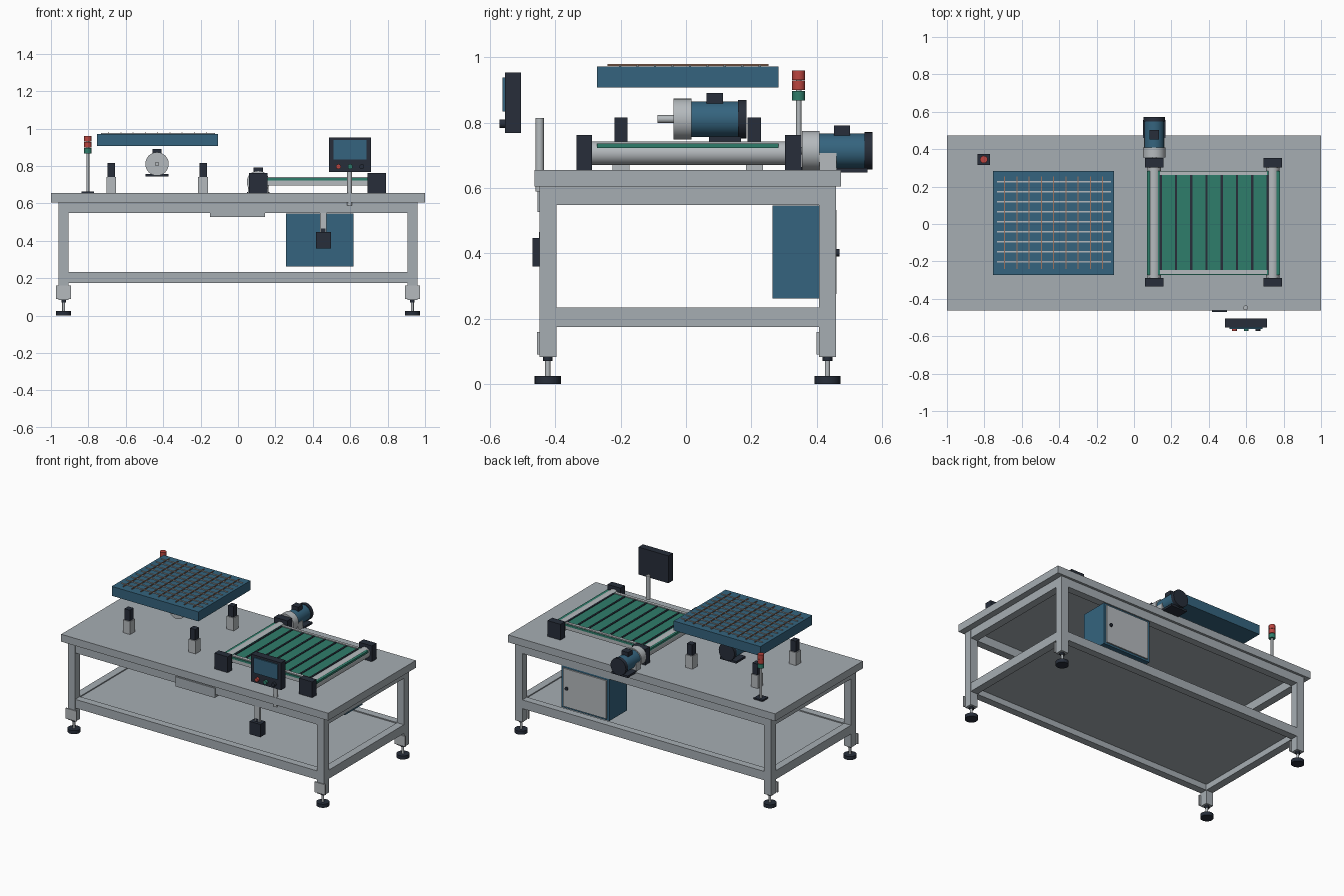
import bpy, bmesh, math
from mathutils import Matrix, Vector

if "Cube" in bpy.data.objects:
    bpy.data.objects.remove(bpy.data.objects["Cube"])


def mat(name, r, g, b):
    m = bpy.data.materials.new(name)
    m.diffuse_color = (r, g, b, 1)
    m.use_nodes = True
    m.node_tree.nodes["Principled BSDF"].inputs["Base Color"].default_value = m.diffuse_color
    return m


GRAY = mat("frame gray", 0.38, 0.42, 0.45)
LIGHT = mat("light metal", 0.46, 0.49, 0.51)
BLUE = mat("steel blue", 0.035, 0.127, 0.21)
DARK = mat("dark slate", 0.02, 0.027, 0.042)
GREEN = mat("belt green", 0.028, 0.205, 0.145)
RED = mat("signal red", 0.5, 0.06, 0.05)
COPPER = mat("copper", 0.33, 0.17, 0.11)


def finish(bm, name, m):
    me = bpy.data.meshes.new(name)
    bm.to_mesh(me)
    bm.free()
    me.materials.append(m)
    ob = bpy.data.objects.new(name, me)
    bpy.context.collection.objects.link(ob)
    return ob


def add_box(bm, x0, x1, y0, y1, z0, z1):
    mtx = Matrix.Translation(((x0 + x1) / 2, (y0 + y1) / 2, (z0 + z1) / 2))
    mtx = mtx @ Matrix.Diagonal((x1 - x0, y1 - y0, z1 - z0, 1))
    bmesh.ops.create_cube(bm, size=1, matrix=mtx)


def boxes(name, m, *dims):
    bm = bmesh.new()
    for d in dims:
        add_box(bm, *d)
    return finish(bm, name, m)


def cyl(name, m, p0, p1, r, seg=32):
    """Smooth-sided cylinder between two points."""
    a, b = Vector(p0), Vector(p1)
    bm = bmesh.new()
    mtx = Matrix.Translation((a + b) / 2) @ (b - a).to_track_quat('Z', 'Y').to_matrix().to_4x4()
    bmesh.ops.create_cone(bm, cap_ends=True, segments=seg, radius1=r, radius2=r,
                          depth=(b - a).length, matrix=mtx)
    for f in bm.faces:
        f.smooth = len(f.verts) == 4
    for e in bm.edges:
        e.smooth = all(len(f.verts) == 4 for f in e.link_faces)
    return finish(bm, name, m)


# Table top
boxes("table_top", GRAY, (-1, 1, -0.463, 0.474, 0.605, 0.655))

# Legs, brackets and levelling feet
LX, LYF, LYB = 0.932, -0.423, 0.433
for sx, side in ((-1, "left"), (1, "right")):
    for y, end in ((LYF, "front"), (LYB, "back")):
        tag, x = f"{end}_{side}", sx * LX
        boxes("leg_" + tag, GRAY, (x - 0.027, x + 0.027, y - 0.026, y + 0.026, 0.083, 0.605))
        boxes("leg_bracket_" + tag, LIGHT, (x - 0.04, x + 0.04, y - 0.033, y - 0.024, 0.09, 0.16))
        cyl("foot_stem_" + tag, LIGHT, (x, y, 0.02), (x, y, 0.085), 0.008, 16)
        cyl("foot_nut_" + tag, DARK, (x, y, 0.071), (x, y, 0.083), 0.015, 6)
        cyl("foot_pad_" + tag, DARK, (x, y, 0), (x, y, 0.024), 0.04)

# Upper and lower beam rings
for name, z0, z1 in (("upper_frame", 0.548, 0.605), ("lower_frame", 0.175, 0.234)):
    boxes(name, GRAY,
          *[(-0.905, 0.905, y - 0.025, y + 0.025, z0, z1) for y in (LYF, LYB)],
          *[(x - 0.026, x + 0.026, LYF + 0.026, LYB - 0.026, z0, z1) for x in (-LX, LX)])
boxes("shelf", GRAY, (-0.91, 0.91, -0.4, 0.41, 0.215, 0.227))
boxes("front_tray", GRAY, (-0.15, 0.145, -0.455, -0.41, 0.527, 0.592))

# Electrical cabinet with rear door
boxes("cabinet", BLUE, (0.257, 0.617, 0.265, 0.452, 0.262, 0.546))
boxes("cabinet_door", LIGHT, (0.275, 0.6, 0.45, 0.461, 0.275, 0.533))
cyl("cabinet_handle", DARK, (0.57, 0.46, 0.402), (0.57, 0.47, 0.402), 0.011, 16)

# Hanging switch box
boxes("switch_box", DARK, (0.416, 0.496, -0.47, -0.415, 0.36, 0.447))
boxes("switch_box_clip", DARK, (0.445, 0.467, -0.45, -0.43, 0.447, 0.465))
boxes("switch_hanger", LIGHT, (0.438, 0.474, -0.447, -0.432, 0.447, 0.55))

# Operator panel
boxes("panel_housing", DARK, (0.486, 0.71, -0.554, -0.505, 0.768, 0.953))
boxes("panel_screen", BLUE, (0.51, 0.688, -0.561, -0.553, 0.835, 0.938))
for x, m, n in ((0.537, RED, "red"), (0.6, GREEN, "green"), (0.662, DARK, "dark")):
    cyl("panel_button_" + n, m, (x, -0.55, 0.797), (x, -0.571, 0.797), 0.013, 20)
cyl("panel_post", LIGHT, (0.597, -0.448, 0.59), (0.597, -0.448, 0.815), 0.013, 24)

# Conveyor: end blocks, rollers, rails, belt and slats
for n, x0, x1 in (("left", 0.058, 0.157), ("right", 0.693, 0.79)):
    boxes("conveyor_blocks_" + n, DARK,
          (x0, x1, -0.335, -0.288, 0.655, 0.762), (x0, x1, 0.303, 0.353, 0.655, 0.762))
    xc = (x0 + x1) / 2
    cyl("roller_" + n, LIGHT, (xc, -0.29, 0.707), (xc, 0.305, 0.707), 0.036)
boxes("belt", GREEN, (0.07, 0.781, -0.273, 0.283, 0.722, 0.736))
boxes("belt_rails", LIGHT,
      (0.14, 0.71, -0.268, -0.247, 0.697, 0.742), (0.14, 0.71, 0.262, 0.28, 0.697, 0.742))
boxes("belt_slats", DARK,
      *[(x - 0.006, x + 0.006, -0.247, 0.262, 0.73, 0.74)
        for x in (0.143 + 0.0815 * i for i in range(8))])


# Electric motors, both with their shaft along y
def motor(tag, x, y, z, s):
    cyl(tag + "_flange", LIGHT, (x, y, z), (x, y + 0.053 * s, z), 0.061 * s)
    cyl(tag + "_body", BLUE, (x, y + 0.05 * s, z), (x, y + 0.195 * s, z), 0.053 * s)
    cyl(tag + "_fan_cover", DARK, (x, y + 0.192 * s, z), (x, y + 0.216 * s, z), 0.057 * s)
    boxes(tag + "_terminal_box", DARK, (x - 0.025, x + 0.025, y + 0.098 * s, y + 0.147 * s,
                                        z + 0.04 * s, z + 0.077 * s))
    boxes(tag + "_base", DARK, (x - 0.06 * s, x + 0.06 * s, y + 0.105 * s, y + 0.2 * s,
                                z - 0.066 * s, z - 0.052 * s))


motor("conveyor_motor", 0.108, 0.355, 0.714, 1.0)
boxes("conveyor_motor_bracket", LIGHT, (0.054, 0.163, 0.408, 0.46, 0.655, 0.708))
cyl("conveyor_motor_shaft", LIGHT, (0.108, 0.34, 0.714), (0.108, 0.36, 0.714), 0.012, 20)
motor("lift_motor", -0.433, -0.038, 0.811, 1.03)
cyl("lift_motor_shaft", LIGHT, (-0.433, -0.087, 0.811), (-0.433, -0.03, 0.811), 0.012, 20)

# Platform with wire grid
boxes("platform", BLUE, (-0.755, -0.106, -0.272, 0.283, 0.908, 0.972))
boxes("grid_wires_long", LIGHT,
      *[(-0.733, -0.123, y - 0.0035, y + 0.0035, 0.97, 0.977)
        for y in (-0.202 + 0.0535 * i for i in range(9))])
boxes("grid_wires_cross", COPPER,
      *[(x - 0.0025, x + 0.0025, -0.24, 0.253, 0.973, 0.979)
        for x in (-0.692 + 0.0655 * i for i in range(9))])

# Lift pillars
for i, (x, y) in enumerate([(x, y) for x in (-0.677, -0.187) for y in (-0.199, 0.209)]):
    boxes(f"pillar_base_{i}", LIGHT, (x - 0.026, x + 0.026, y - 0.026, y + 0.026, 0.655, 0.742))
    boxes(f"pillar_rod_{i}", DARK, (x - 0.02, x + 0.02, y - 0.02, y + 0.02, 0.742, 0.816))

# Signal tower
TX, TY = -0.803, 0.345
boxes("tower_base", DARK, (TX - 0.033, TX + 0.033, TY - 0.03, TY + 0.03, 0.655, 0.665))
cyl("tower_pole", LIGHT, (TX, TY, 0.66), (TX, TY, 0.958), 0.008, 16)
for n, m, z in (("green", GREEN, 0.868), ("lower_red", RED, 0.9), ("upper_red", RED, 0.931)):
    cyl("tower_lamp_" + n, m, (TX, TY, z), (TX, TY, z + 0.029), 0.02, 24)
